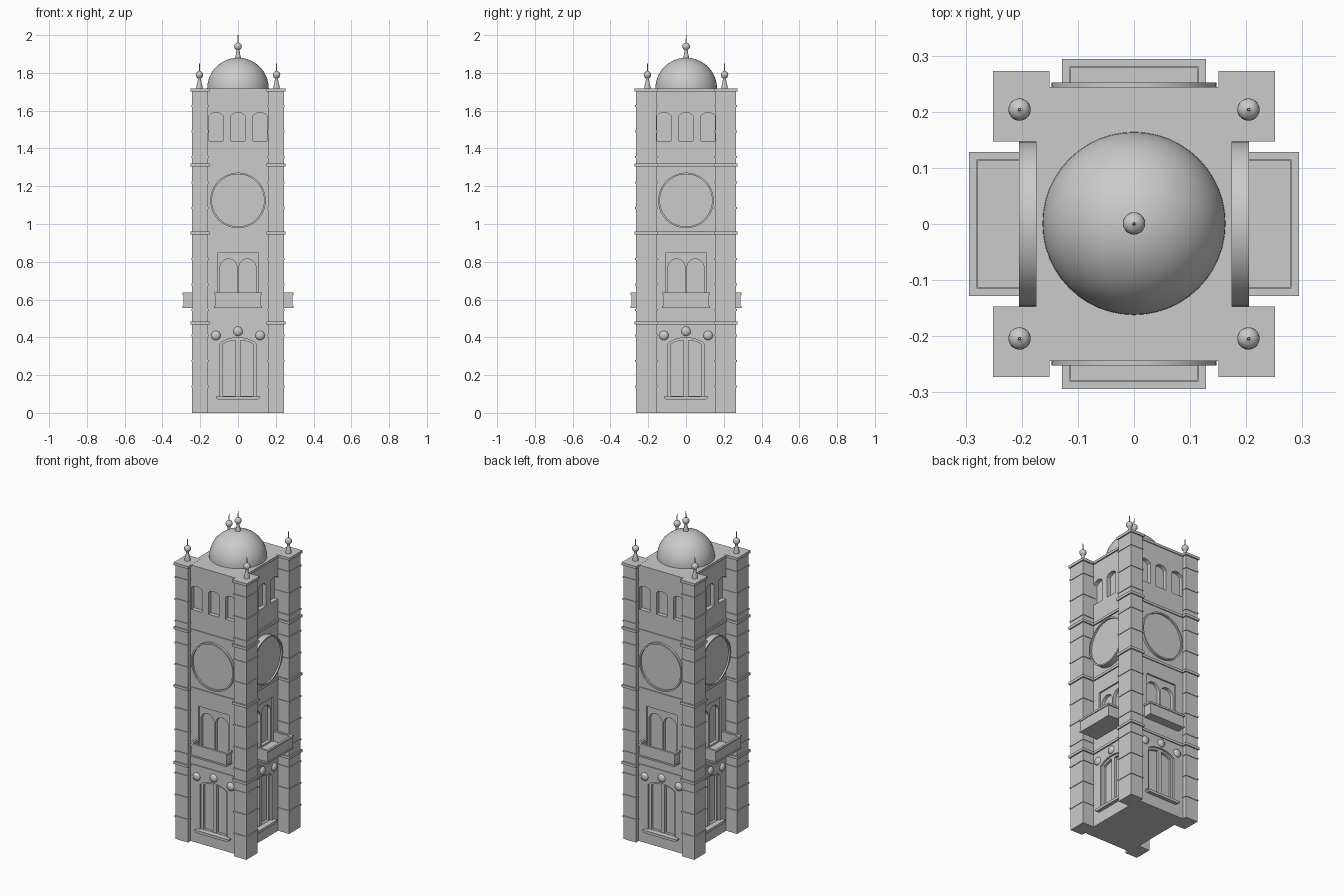
import bpy, bmesh, math
from mathutils import Matrix, Vector

if "Cube" in bpy.data.objects:
    bpy.data.objects.remove(bpy.data.objects["Cube"])

stone = bpy.data.materials.new("pale grey stone")
stone.diffuse_color = (0.6, 0.6, 0.6, 1)
stone.use_nodes = True
stone.node_tree.nodes["Principled BSDF"].inputs["Base Color"].default_value = stone.diffuse_color

# wall distance from the axis, rotation about z, for each of the four facades
FACES = [(0.238, 0), (0.167, 90), (0.238, 180), (0.167, 270)]
LEDGES = [0.475, 0.952, 1.312, 1.71]


def finish(name, bm, smooth=False):
    bmesh.ops.recalc_face_normals(bm, faces=bm.faces)
    me = bpy.data.meshes.new(name)
    bm.to_mesh(me)
    bm.free()
    me.materials.append(stone)
    ob = bpy.data.objects.new(name, me)
    bpy.context.collection.objects.link(ob)
    if smooth:
        bpy.context.view_layer.objects.active = ob
        bpy.ops.object.select_all(action='DESELECT')
        ob.select_set(True)
        bpy.ops.object.shade_smooth_by_angle(angle=math.radians(40))
    return ob


def box(bm, x0, x1, y0, y1, z0, z1, rot=0):
    m = (Matrix.Rotation(math.radians(rot), 4, 'Z')
         @ Matrix.Translation(((x0 + x1) / 2, (y0 + y1) / 2, (z0 + z1) / 2))
         @ Matrix.Diagonal((abs(x1 - x0), abs(y1 - y0), abs(z1 - z0), 1)))
    bmesh.ops.create_cube(bm, size=1, matrix=m)


def prism(bm, pts, d0, d1, rot):
    """Extrude a (u, z) outline from distance d0 to d1 out of a facade."""
    m = Matrix.Rotation(math.radians(rot), 3, 'Z')
    a = [bm.verts.new(m @ Vector((u, -d0, z))) for u, z in pts]
    b = [bm.verts.new(m @ Vector((u, -d1, z))) for u, z in pts]
    bm.faces.new(a)
    bm.faces.new(b[::-1])
    n = len(pts)
    for i in range(n):
        bm.faces.new((a[i], a[(i + 1) % n], b[(i + 1) % n], b[i]))


def arch(u0, u1, z0, top, n=14):
    """Opening outline whose upper edge follows top(u)."""
    us = [(u0 + u1) / 2 + (u1 - u0) / 2 * math.cos(math.pi * i / n) for i in range(n + 1)]
    return [(u0, z0), (u1, z0)] + [(u, top(u)) for u in us]


def ellipse_top(c, w, spring, rise):
    return lambda u: spring + rise * math.sqrt(max(0, 1 - ((u - c) / w) ** 2))


def lathe(bm, prof, cx, cy, cz, n=24):
    vs = [bm.verts.new((cx + r, cy, cz + z)) for r, z in prof]
    es = [bm.edges.new(p) for p in zip(vs, vs[1:])]
    bmesh.ops.spin(bm, geom=vs + es, cent=(cx, cy, 0), axis=(0, 0, 1),
                   angle=2 * math.pi, steps=n)
    bmesh.ops.remove_doubles(bm, verts=bm.verts, dist=1e-5)


# tower shaft, with openings cut in two depths
bm = bmesh.new()
box(bm, -0.167, 0.167, -0.238, 0.238, 0, 1.71)
shaft = finish("tower_shaft", bm)
outer, inner = bmesh.new(), bmesh.new()
for d, rot in FACES:
    for c in (-0.117, 0, 0.117):                      # belfry windows
        prism(outer, arch(c - 0.037, c + 0.037, 1.44, ellipse_top(c, 0.044, 1.552, 0.038)),
              d - 0.025, d + 0.05, rot)
    prism(outer, [(-0.106, 0.57), (0.106, 0.57), (0.106, 0.85), (-0.106, 0.85)],
          d - 0.01, d + 0.05, rot)                    # window surround
    prism(outer, arch(-0.095, 0.095, 0.085, ellipse_top(0, 0.11, 0.335, 0.063)),
          d - 0.012, d + 0.05, rot)                   # doorway
    for s in (-1, 1):
        c = 0.05 * s
        prism(inner, arch(c - 0.045, c + 0.045, 0.58, ellipse_top(c, 0.045, 0.77, 0.045)),
              d - 0.03, d + 0.05, rot)                # twin windows
        u0, u1 = sorted((0.012 * s, 0.08 * s))
        prism(inner, arch(u0, u1, 0.09, ellipse_top(0, 0.1, 0.33, 0.055)),
              d - 0.028, d + 0.05, rot)               # door leaves
cutters = [finish("outer_cutter", outer), finish("inner_cutter", inner)]
for c in cutters:
    c.hide_render = True
    mod = shaft.modifiers.new(c.name, 'BOOLEAN')
    mod.operation, mod.solver, mod.object = 'DIFFERENCE', 'EXACT', c
dg = bpy.context.evaluated_depsgraph_get()
cut_mesh = bpy.data.meshes.new_from_object(shaft.evaluated_get(dg))
shaft.modifiers.clear()
shaft.data = cut_mesh
for c in cutters:
    bpy.data.objects.remove(c)

# corner piers with block courses
bm = bmesh.new()
for sx in (-1, 1):
    for sy in (-1, 1):
        def pier(g, z0, z1):
            box(bm, sx * (0.159 - g), sx * (0.243 + g), sy * (0.155 - g), sy * (0.265 + g), z0, z1)
        pier(0, 0, 1.71)
        for k in range(12):
            z = 0.14 + 0.135 * k
            pier(0.004, z - 0.005, z + 0.005)
        for z in LEDGES:
            pier(0.008, z - 0.008, z + 0.008)
finish("corner_piers", bm)

# storey ledges around the shaft
bm = bmesh.new()
for z in LEDGES:
    box(bm, -0.175, 0.175, -0.244, 0.244, z - 0.0075, z + 0.0075)
finish("storey_ledges", bm)

# round clock faces and rims
rims, dials = bmesh.new(), bmesh.new()
N = 48
for d, rot in FACES:
    out = 0.252 if d > 0.2 else 0.205
    m = Matrix.Rotation(math.radians(rot), 3, 'Z')
    prof = [(0.147, d - 0.005), (0.147, out), (0.138, out), (0.138, d - 0.005)]
    rings = [[rims.verts.new(m @ Vector((r * math.cos(t), -y, 1.125 + r * math.sin(t))))
              for r, y in prof] for t in (2 * math.pi * i / N for i in range(N))]
    for i in range(N):
        a, b = rings[i], rings[(i + 1) % N]
        for j in range(4):
            k = (j + 1) % 4
            rims.faces.new((a[j], a[k], b[k], b[j]))
    circle = [(0.139 * math.cos(2 * math.pi * i / N), 1.125 + 0.139 * math.sin(2 * math.pi * i / N))
              for i in range(N)]
    prism(dials, circle, d - 0.005, out - 0.01, rot)
finish("clock_rims", rims, True)
finish("clock_faces", dials, True)

# open balconies with a rim, sills and rosettes
balc, sills, ros = bmesh.new(), bmesh.new(), bmesh.new()
for d, rot in FACES:
    w, o = 0.122, 0.289
    box(balc, -w, w, -o, -d + 0.005, 0.558, 0.572, rot)
    box(balc, -w, w, -o, -o + 0.01, 0.558, 0.63, rot)
    for s in (-1, 1):
        box(balc, s * (w - 0.01), s * w, -o, -d + 0.005, 0.558, 0.63, rot)
        box(balc, s * 0.114, s * 0.128, -0.294, -d + 0.005, 0.625, 0.637, rot)
    box(balc, -0.128, 0.128, -0.294, -0.281, 0.625, 0.637, rot)
    box(balc, -0.126, 0.126, -0.293, -d + 0.005, 0.555, 0.565, rot)
    prism(sills, [(-0.105, 0.072), (0.105, 0.072), (0.117, 0.08), (0.117, 0.088),
                  (-0.117, 0.088), (-0.117, 0.08)], d - 0.02, d + 0.022, rot)
    for u, z in ((-0.117, 0.41), (0, 0.432), (0.117, 0.41)):
        m = (Matrix.Rotation(math.radians(rot), 4, 'Z') @ Matrix.Translation((u, -d, z))
             @ Matrix.Diagonal((1, 0.6, 1, 1)))
        bmesh.ops.create_uvsphere(ros, u_segments=12, v_segments=8, radius=0.025, matrix=m)
finish("balconies", balc)
finish("door_sills", sills)
finish("rosettes", ros, True)

# dome
bm = bmesh.new()
lathe(bm, [(0.163, 1.7)] + [(0.163 * math.cos(a), 1.717 + 0.163 * math.sin(a))
                            for a in (math.pi / 2 * i / 16 for i in range(17))], 0, 0.001, 0, 48)
finish("dome", bm, True)

# finials: tapered stem, ball and needle
ball = [(0.02 * math.sin(a), 0.075 - 0.02 * math.cos(a))
        for a in (math.pi * i / 12 for i in range(2, 12))]
profile = [(0, 0), (0.016, 0), (0.016, 0.014), (0.012, 0.03), (0.008, 0.052)] + ball + \
          [(0.003, 0.096), (0.0015, 0.135), (0, 0.135)]
for i, (x, y, z) in enumerate([(0, 0.001, 1.865)] + [(sx * 0.204, sy * 0.204, 1.715)
                                                     for sx in (-1, 1) for sy in (-1, 1)]):
    bm = bmesh.new()
    lathe(bm, profile, x, y, z, 20)
    finish("dome_finial" if i == 0 else f"corner_finial_{i}", bm, True)
